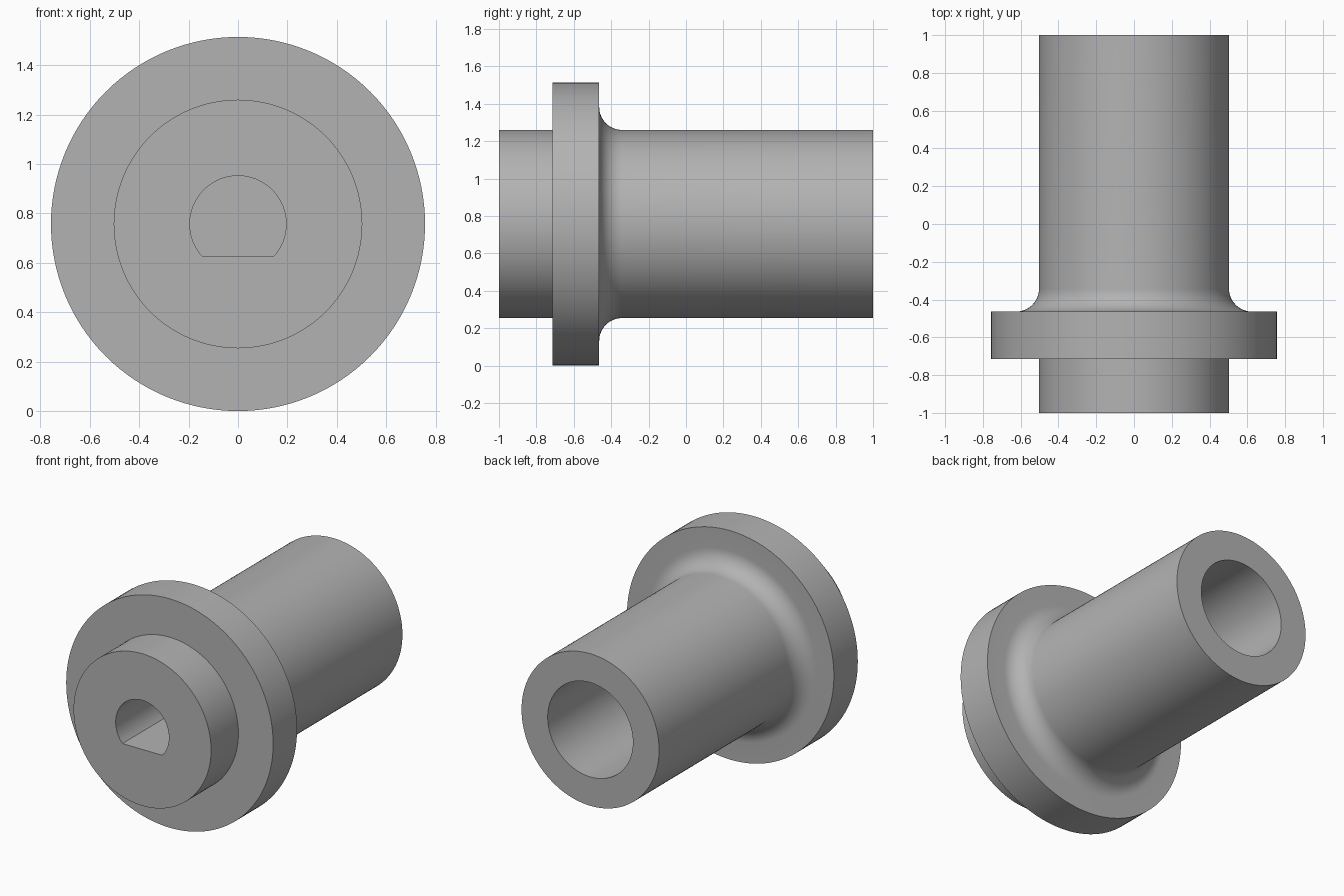
import bpy
import bmesh
from math import sin, cos, asin, pi, radians
from mathutils import Vector

if "Cube" in bpy.data.objects:
    bpy.data.objects.remove(bpy.data.objects["Cube"], do_unlink=True)

AXIS_Z = 0.757       # height of the shared centre line
FLANGE_R, BODY_R, BORE_R, KEY_R = 0.757, 0.503, 0.312, 0.195
FLANGE_FRONT, FLANGE_BACK = -0.714, -0.464
FILLET = 0.122
BORE_END, KEY_END = 0.0, -0.4
KEY_FLAT = -0.13     # flat of the keyed hole, below the centre line
SEGMENTS = 128

grey = bpy.data.materials.new("plain grey")
grey.use_nodes = True
colour = (0.45, 0.45, 0.45, 1)
grey.diffuse_color = colour
grey.node_tree.nodes["Principled BSDF"].inputs["Base Color"].default_value = colour


def make_object(name, bm):
    bmesh.ops.recalc_face_normals(bm, faces=bm.faces)
    mesh = bpy.data.meshes.new(name)
    bm.to_mesh(mesh)
    bm.free()
    mesh.materials.append(grey)
    obj = bpy.data.objects.new(name, mesh)
    obj.location.z = AXIS_Z
    bpy.context.collection.objects.link(obj)
    return obj


def lathe(name, profile):
    """Turn (radius, y) points around the y axis; both ends lie on the axis."""
    bm = bmesh.new()
    verts = [bm.verts.new((r, y, 0)) for r, y in profile]
    edges = [bm.edges.new(pair) for pair in zip(verts, verts[1:])]
    bmesh.ops.spin(bm, geom=verts + edges, cent=(0, 0, 0), axis=(0, 1, 0),
                   angle=2 * pi, steps=SEGMENTS, use_merge=True)
    bmesh.ops.remove_doubles(bm, verts=bm.verts, dist=0.0001)
    return make_object(name, bm)


# Flanged bushing with a fillet behind the flange and a blind rear bore
fillet = [(BODY_R + FILLET * (1 - sin(a)), FLANGE_BACK + FILLET * (1 - cos(a)))
          for a in (pi / 2 * i / 12 for i in range(13))]
bushing = lathe("flanged_bushing", [
    (0, -1), (BODY_R, -1), (BODY_R, FLANGE_FRONT), (FLANGE_R, FLANGE_FRONT),
    (FLANGE_R, FLANGE_BACK), *fillet, (BODY_R, 1), (BORE_R, 1),
    (BORE_R, BORE_END), (0, BORE_END)])

# D-shaped hole in the front end
start = asin(KEY_FLAT / KEY_R)
sweep = pi - 2 * start
bm = bmesh.new()
outline = [bm.verts.new((KEY_R * cos(start + sweep * i / 64), -1.1,
                         KEY_R * sin(start + sweep * i / 64))) for i in range(65)]
cap = bm.faces.new(outline)
extruded = bmesh.ops.extrude_face_region(bm, geom=[cap], use_keep_orig=True)["geom"]
bmesh.ops.translate(bm, vec=Vector((0, KEY_END + 1.1, 0)),
                    verts=[v for v in extruded if isinstance(v, bmesh.types.BMVert)])
cutter = make_object("keyed_hole_cutter", bm)
cutter.hide_render = True

cut = bushing.modifiers.new("keyed hole", 'BOOLEAN')
cut.operation = 'DIFFERENCE'
cut.solver = 'EXACT'
cut.object = cutter

bpy.ops.object.select_all(action='DESELECT')
bushing.select_set(True)
bpy.context.view_layer.objects.active = bushing
bpy.ops.object.modifier_apply(modifier=cut.name)
bpy.data.objects.remove(cutter, do_unlink=True)
bpy.ops.object.shade_smooth_by_angle(angle=radians(30))
